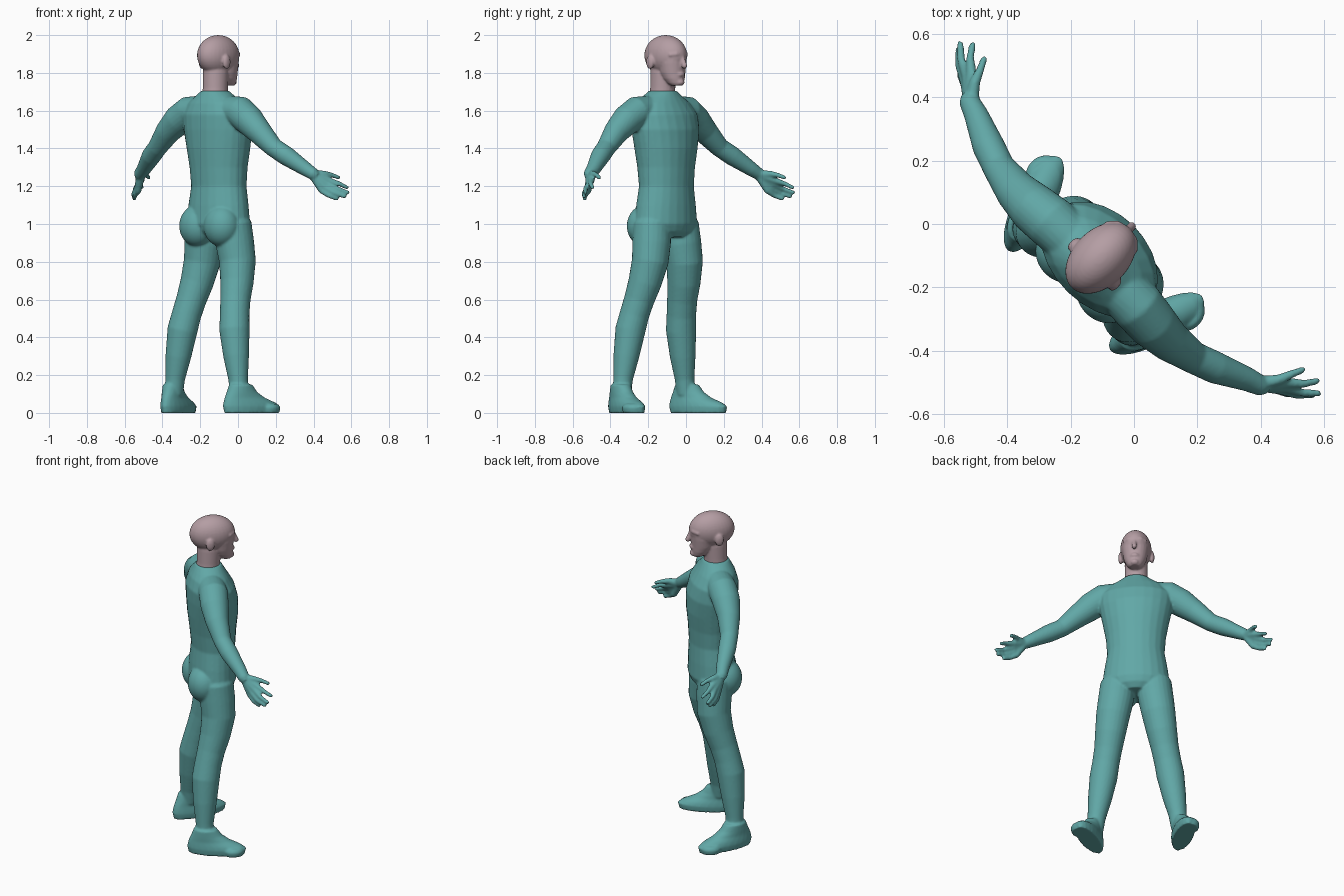
import bpy, bmesh, math
from mathutils import Vector, Matrix

if "Cube" in bpy.data.objects:
    bpy.data.objects.remove(bpy.data.objects["Cube"])

# Local frame: x = the figure's right, y = forward, z = up; the whole figure is turned at the end
TURN = math.radians(-44.3)
N = 24


def material(name, rgb):
    m = bpy.data.materials.new(name)
    m.diffuse_color = (*rgb, 1)
    m.use_nodes = True
    m.node_tree.nodes["Principled BSDF"].inputs["Base Color"].default_value = m.diffuse_color
    return m


suit_mat = material("teal suit", (0.12, 0.39, 0.385))
skin_mat = material("pale skin", (0.46, 0.34, 0.37))


def loft(bm, rings):
    """Closed skin over rings given as (centre, half axis 1, half axis 2)."""
    loops = []
    for c, a, b in rings:
        loops.append([bm.verts.new(c + a * math.cos(2 * math.pi * i / N) + b * math.sin(2 * math.pi * i / N))
                      for i in range(N)])
    faces = [bm.faces.new(loops[0]), bm.faces.new(loops[-1])]
    for p, q in zip(loops, loops[1:]):
        for i in range(N):
            j = (i + 1) % N
            faces.append(bm.faces.new((p[i], p[j], q[j], q[i])))
    bmesh.ops.recalc_face_normals(bm, faces=faces)


def stack(bm, rows):
    """Horizontal ellipses: (z, y centre, half width, half depth)."""
    loft(bm, [(Vector((0, y, z)), Vector((w, 0, 0)), Vector((0, d, 0))) for z, y, w, d in rows])


def tube(bm, pts, side=1):
    """Round limb through (x, y, z, radius) points with rounded ends."""
    ps = [Vector((p[0] * side, p[1], p[2])) for p in pts]
    rs = [p[3] for p in pts]
    d0, d1 = (ps[0] - ps[1]).normalized(), (ps[-1] - ps[-2]).normalized()
    ps = [ps[0] + d0 * rs[0] * .7] + ps + [ps[-1] + d1 * rs[-1] * .7]
    rs = [rs[0] * .6] + rs + [rs[-1] * .6]
    rings = []
    for i, p in enumerate(ps):
        t = (ps[min(i + 1, len(ps) - 1)] - ps[max(i - 1, 0)]).normalized()
        ref = Vector((0, 1, 0)) if abs(t.y) < .8 else Vector((0, 0, 1))
        a = t.cross(ref).normalized()
        rings.append((p, a * rs[i], t.cross(a) * rs[i]))
    loft(bm, rings)


def ball(bm, c, s):
    m = Matrix.Translation(c) @ Matrix.Diagonal((*s, 1))
    bmesh.ops.create_uvsphere(bm, u_segments=32, v_segments=20, radius=1, matrix=m)


def finish(bm, name, mat, voxel, smooth):
    """Fuse the overlapping shapes into one smooth skin."""
    me = bpy.data.meshes.new(name)
    bm.to_mesh(me)
    bm.free()
    ob = bpy.data.objects.new(name, me)
    bpy.context.collection.objects.link(ob)
    me.materials.append(mat)
    r = ob.modifiers.new("fuse", 'REMESH')
    r.mode, r.voxel_size, r.use_smooth_shade = 'VOXEL', voxel, True
    s = ob.modifiers.new("soften", 'SMOOTH')
    s.factor, s.iterations = .5, smooth
    ob.rotation_euler.z = TURN
    return ob


# Torso
body = bmesh.new()
stack(body, [(.93, -.145, .10, .09), (.96, -.148, .165, .12), (1.0, -.15, .195, .136), (1.1, -.148, .182, .132),
             (1.2, -.145, .165, .125), (1.3, -.147, .172, .133), (1.4, -.148, .19, .144), (1.5, -.152, .21, .147),
             (1.58, -.163, .215, .137), (1.64, -.172, .175, .11), (1.675, -.173, .12, .09), (1.705, -.173, .075, .073)])

for s in (1, -1):
    # Buttock, leg
    ball(body, (.09 * s, -.215, .99), (.1, .093, .11))
    tube(body, [(.105, -.148, 1.0, .1), (.115, -.142, .9, .102), (.131, -.138, .8, .097), (.148, -.16, .69, .088),
                (.163, -.187, .6, .08), (.178, -.208, .52, .078), (.192, -.224, .44, .08), (.214, -.233, .3, .068),
                (.233, -.238, .18, .052), (.242, -.238, .1, .048)], s)
    # Foot, turned slightly outward
    rows = [(0, -.33, -.02, .056), (.035, -.338, -.012, .06), (.055, -.335, -.04, .057), (.08, -.328, -.1, .051),
            (.11, -.315, -.145, .05), (.15, -.3, -.175, .048)]
    rings = []
    for z, back, front, w in rows:
        mid, half = (back + front) / 2, (front - back) / 2
        rings.append((Vector(((.225 + (mid + .33) * .29) * s, mid, z)),
                      Vector((w, -.25 * w * s, 0)), Vector((.29 * half * s, half, 0))))
    loft(body, rings)
    tx, ty = .312 * s, -.085
    stack_c = [(0, .052), (.03, .058), (.048, .045)]
    loft(body, [(Vector((tx, ty, z)), Vector((r, 0, 0)), Vector((0, r * 1.1, 0))) for z, r in stack_c])
    # Arm
    tube(body, [(.1, -.175, 1.6, .08), (.19, -.178, 1.592, .084), (.26, -.185, 1.55, .08), (.34, -.185, 1.487, .066),
                (.43, -.17, 1.405, .051), (.5, -.145, 1.36, .051), (.6, -.1, 1.29, .038), (.645, -.085, 1.262, .032)], s)
    # Fingers, each running on from the wrist so that the palm fuses between them
    wrist = (.635, -.085, 1.262, .024)
    for knuckle, middle, tip in (
            ((.672, -.03, 1.265), (.688, .012, 1.258), (.703, .044, 1.245)),
            ((.695, -.021, 1.23), (.737, .015, 1.212), (.76, .05, 1.192)),
            ((.7, -.035, 1.21), (.752, -.01, 1.185), (.79, .025, 1.166)),
            ((.695, -.05, 1.19), (.745, -.027, 1.163), (.783, .01, 1.145)),
            ((.68, -.06, 1.175), (.718, -.046, 1.15), (.75, -.018, 1.133))):
        tube(body, [wrist, (*knuckle, .017), (*middle, .0125), (*tip, .0105)], s)

finish(body, "bodysuit", suit_mat, .007, 3)

# Head: neck, skull, jaw
head = bmesh.new()
stack(head, [(1.64, -.178, .07, .07), (1.72, -.172, .066, .067), (1.8, -.168, .066, .07), (1.86, -.165, .06, .07)])
ball(head, (0, -.15, 1.893), (.089, .132, .107))
stack(head, [(1.732, -.068, .028, .03), (1.745, -.077, .042, .045), (1.77, -.09, .056, .06), (1.8, -.1, .066, .07),
             (1.85, -.105, .075, .079), (1.9, -.11, .078, .088), (1.94, -.12, .07, .085)])
# Nose, lips, brow, chin, ears
tube(head, [(0, -.03, 1.89, .011), (0, -.02, 1.86, .013), (0, -.01, 1.835, .015)])
ball(head, (0, -.038, 1.792), (.026, .018, .014))
ball(head, (0, -.042, 1.75), (.024, .02, .018))
for s in (1, -1):
    tube(head, [(.0, -.03, 1.893, .012), (.035, -.036, 1.9, .012), (.06, -.06, 1.895, .011)], s)
    ball(head, (.09 * s, -.178, 1.857), (.014, .025, .037))
finish(head, "head_and_neck", skin_mat, .006, 3)
